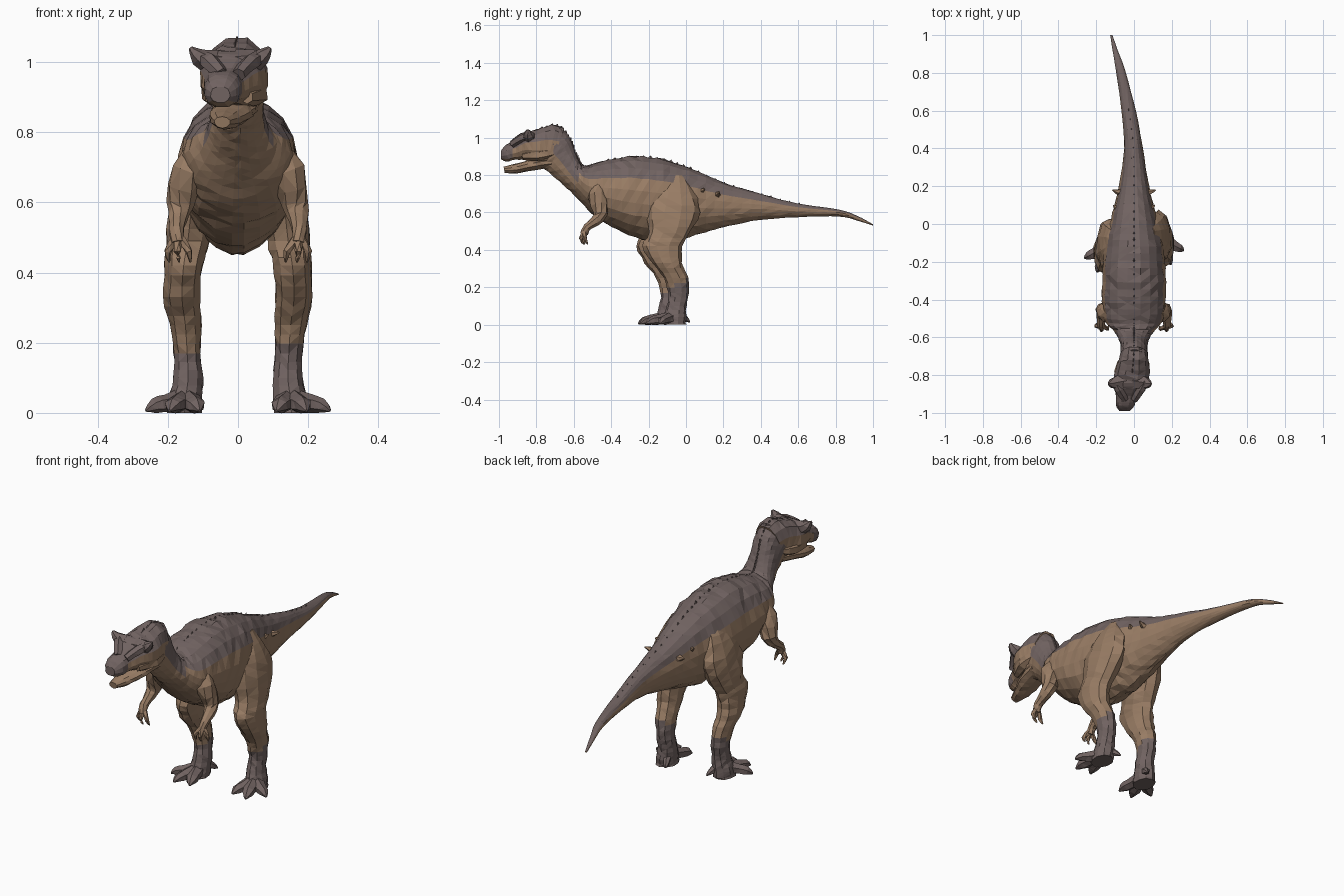
import bpy, bmesh, math, random
from mathutils import Vector

random.seed(4)
cube = bpy.data.objects.get("Cube")
if cube:
    bpy.data.objects.remove(cube)


def material(name, colour):
    mat = bpy.data.materials.new(name)
    mat.use_nodes = True
    mat.diffuse_color = (*colour, 1)
    mat.node_tree.nodes["Principled BSDF"].inputs["Base Color"].default_value = (*colour, 1)
    return mat


MATERIALS = [material("tan_hide", (.32, .205, .13)),
             material("dark_hide", (.165, .125, .12))]
TAN, DARK = range(len(MATERIALS))


def finish(name, bm):
    bmesh.ops.recalc_face_normals(bm, faces=bm.faces)
    mesh = bpy.data.meshes.new(name)
    bm.to_mesh(mesh)
    bm.free()
    for mat in MATERIALS:
        mesh.materials.append(mat)
    obj = bpy.data.objects.new(name, mesh)
    bpy.context.collection.objects.link(obj)


def smooth(rows, steps):
    """Pass a smooth curve through rows of numbers."""
    out = []
    for i in range(len(rows) - 1):
        a, b, c, d = (rows[max(0, min(len(rows) - 1, i + k))] for k in (-1, 0, 1, 2))
        for s in range(steps):
            t = s / steps
            out.append([.5 * (2 * q + (r - p) * t + (2 * p - 5 * q + 4 * r - w) * t * t
                              + (3 * q - p - 3 * r + w) * t ** 3)
                        for p, q, r, w in zip(a, b, c, d)])
    return out + [list(rows[-1])]


def loft(name, rings, rule, sides=12, rough=.05, upper=1.0, lower=1.0):
    """Skin rings of (centre, side axis, up axis); rule(point, height) picks a colour.
    upper and lower square off (below 1) or pinch (above 1) each half."""
    bm = bmesh.new()
    loops = []
    for centre, u, v in rings:
        loop = []
        for k in range(sides):
            a = math.tau * (k + .5) / sides
            c, s = math.cos(a), math.sin(a)
            c = math.copysign(abs(c) ** (upper if s > 0 else lower), c)
            grow = 1 + random.uniform(-rough, rough)
            loop.append(bm.verts.new(centre + (u * c + v * s) * grow))
        loops.append(loop)
    for low, high in zip(loops, loops[1:]):
        for k in range(sides):
            n = (k + 1) % sides
            face = bm.faces.new((low[k], low[n], high[n], high[k]))
            face.material_index = rule(face.calc_center_median(),
                                       math.sin(math.tau * (k + 1) / sides))
    for loop in (loops[0], loops[-1]):
        bm.faces.new(loop).material_index = rule(loop[0].co, 0)
    bmesh.ops.triangulate(bm, faces=bm.faces)
    finish(name, bm)


def upright(rows):
    """Rings from top point, bottom point, half width and sideways offset."""
    rings = []
    for yt, zt, yb, zb, half, x in rows:
        top, low = Vector((x, yt, zt)), Vector((x, yb, zb))
        rings.append(((top + low) / 2, Vector((half, 0, 0)), (top - low) / 2))
    return rings


def tube(name, path, colour, sides=6, flat=1.0):
    """Tapered tube through points of x, y, z, radius."""
    rows = smooth(path, 2)
    points = [Vector(r[:3]) for r in rows]
    rings = []
    for i, p in enumerate(points):
        along = (points[min(i + 1, len(points) - 1)] - points[max(i - 1, 0)]).normalized()
        u = along.cross(Vector((0, 0, 1)))
        u = u.normalized() if u.length > .05 else Vector((1, 0, 0))
        v = u.cross(along)
        rings.append((p, u * rows[i][3], v * rows[i][3] * flat))
    loft(name, rings, lambda p, h: colour, sides, .08)


# Tail, trunk and neck in one skin
trunk_rows = smooth([
    (1, .537, 1, .53, .006, -.12), (.92, .58, .92, .555, .014, -.1),
    (.82, .615, .82, .578, .024, -.073),
    (.6, .648, .6, .575, .038, -.028), (.4, .7, .4, .56, .05, -.003),
    (.2, .76, .2, .52, .08, 0), (.02, .84, .02, .47, .125, 0),
    (-.12, .885, -.12, .45, .158, 0), (-.27, .902, -.27, .465, .168, 0),
    (-.42, .882, -.4, .525, .17, 0), (-.53, .85, -.5, .59, .15, 0),
    (-.565, .865, -.585, .68, .1, 0), (-.59, .92, -.66, .75, .075, 0),
    (-.62, 1, -.73, .81, .072, 0), (-.67, 1.06, -.77, .84, .075, 0)], 4)


def trunk_colour(p, height):
    return DARK if height > (-.1 if p.y < -.57 else .5) else TAN


loft("tail_trunk_and_neck", upright(trunk_rows), trunk_colour, 20, .03, .85, 1.25)

# Skull and lower jaw
skull_rows = smooth([
    (-.65, 1.055, -.72, .85, .07, 0), (-.72, 1.07, -.76, .85, .083, -.003),
    (-.8, 1.045, -.8, .865, .095, -.012), (-.86, 1.025, -.86, .88, .083, -.025),
    (-.91, .985, -.91, .88, .058, -.038), (-.96, .965, -.96, .872, .05, -.046),
    (-.99, .93, -.99, .885, .028, -.05)], 3)
loft("skull", upright(skull_rows),
     lambda p, h: DARK if h > .45 or (p.y < -.935 and h > -.8) else TAN, 12, .04, .75, .75)
jaw_rows = smooth([
    (-.72, .9, -.72, .84, .06, 0), (-.82, .885, -.82, .825, .062, -.018),
    (-.9, .864, -.91, .808, .045, -.034), (-.975, .845, -.97, .812, .022, -.045)], 3)
loft("lower_jaw", upright(jaw_rows), lambda p, h: TAN, 10, .05, .8)

# Brow ridges and cheeks
for side, s in (("left", 1), ("right", -1)):
    x = -.022
    tube(side + "_brow_horn", [(x + s * .02, -.83, .995, .045), (x + s * .075, -.84, 1.005, .036),
                               (x + s * .1, -.845, 1.025, .022),
                               (x + s * .113, -.845, 1.042, .006)], DARK, flat=.85)
    tube(side + "_brow_ridge", [(x + s * .08, -.83, 1.012, .022), (x + s * .058, -.875, 1.0, .025),
                                (x + s * .025, -.93, .965, .02)], DARK)
    tube(side + "_cheek", [(s * .055, -.71, .92, .02), (s * .065 - .01, -.78, .91, .033),
                           (s * .05 - .025, -.87, .9, .02)], TAN)

# Low spines down the midline
bm = bmesh.new()
for row in smooth(trunk_rows[12:], 2)[::2] + skull_rows[2:6]:
    yt, zt, x = row[0], row[1], row[5]
    back = Vector((0, row[2] - yt, row[3] - zt)).normalized()
    along = Vector((0, -back.z, back.y))
    root = Vector((x, yt, zt)) + back * .014
    size = random.uniform(.014, .02)
    base = [bm.verts.new(root + d) for d in
            (along * size, Vector((.008, 0, 0)), along * -size, Vector((-.008, 0, 0)))]
    tip = bm.verts.new(root - back * (size + .002) + along * .006)
    for k in range(4):
        bm.faces.new((base[k], base[(k + 1) % 4], tip))
    bm.faces.new(base)
for face in bm.faces:
    face.material_index = DARK
finish("back_spines", bm)

# Legs, feet, arms and hip spurs
leg_rows = smooth([
    (.075, -.07, .8, .035, .04), (.108, -.08, .71, .058, .105), (.13, -.09, .6, .066, .142),
    (.143, -.11, .49, .064, .11), (.155, -.145, .42, .056, .105), (.16, -.12, .33, .055, .08),
    (.15, -.075, .25, .047, .065), (.145, -.06, .17, .04, .055), (.142, -.07, .1, .043, .052),
    (.15, -.08, .04, .05, .062), (.152, -.085, 0, .05, .065)], 3)


def leg_colour(p, height):
    return DARK if p.z < .2 + (p.y + .07) * .6 else TAN


for side, s in (("left", 1), ("right", -1)):
    shift = .02 * s
    rings = [(Vector((s * x, y + shift, z)), Vector((rx, 0, 0)), Vector((0, -ry, 0)))
             for x, y, z, rx, ry in leg_rows]
    loft(side + "_leg", rings, leg_colour, 10, .06, .9, .9)
    # Splayed toes ending in claws
    for toe, tx, ty in (("inner", .11, -.225), ("middle", .195, -.235), ("outer", .262, -.16)):
        mid = ((tx + .15) / 2, (ty - .1) / 2)
        tube(side + "_" + toe + "_toe",
             [(s * .15, -.09 + shift, .04, .038), (s * mid[0], mid[1] + shift, .027, .031),
              (s * (tx * .8 + .03), ty * .8 - .02 + shift, .02, .025),
              (s * tx, ty + shift, .006, .005)], DARK, flat=.85)
    tube(side + "_heel_claw", [(s * .13, -.05 + shift, .05, .022), (s * .115, -.02 + shift, .03, .016),
                               (s * .105, shift, .015, .004)], DARK)
    # Arm with three hooked fingers
    tube(side + "_arm", [(s * .1, -.46, .77, .03), (s * .14, -.475, .69, .05),
                         (s * .164, -.455, .595, .039), (s * .172, -.49, .55, .027),
                         (s * .175, -.53, .52, .021), (s * .172, -.545, .485, .02)],
         TAN, sides=8)
    for finger, dx, dy in (("inner", -.032, -.005), ("middle", 0, -.012), ("outer", .028, .01)):
        tube(side + "_" + finger + "_finger",
             [(s * (.172 + dx * .3), -.542, .495, .013), (s * (.172 + dx), -.55 + dy, .46, .011),
              (s * (.168 + dx), -.535 + dy, .43, .003)], TAN, sides=5)
    # Flank spurs
    tube(side + "_hip_spur", [(s * .06, .17, .69, .022), (s * .088, .17, .7, .014),
                              (s * .115, .18, .708, .003)], TAN, sides=5)
    tube(side + "_flank_spur", [(s * .08, .08, .71, .02), (s * .098, .09, .72, .012),
                                (s * .11, .1, .726, .003)], TAN, sides=5)
